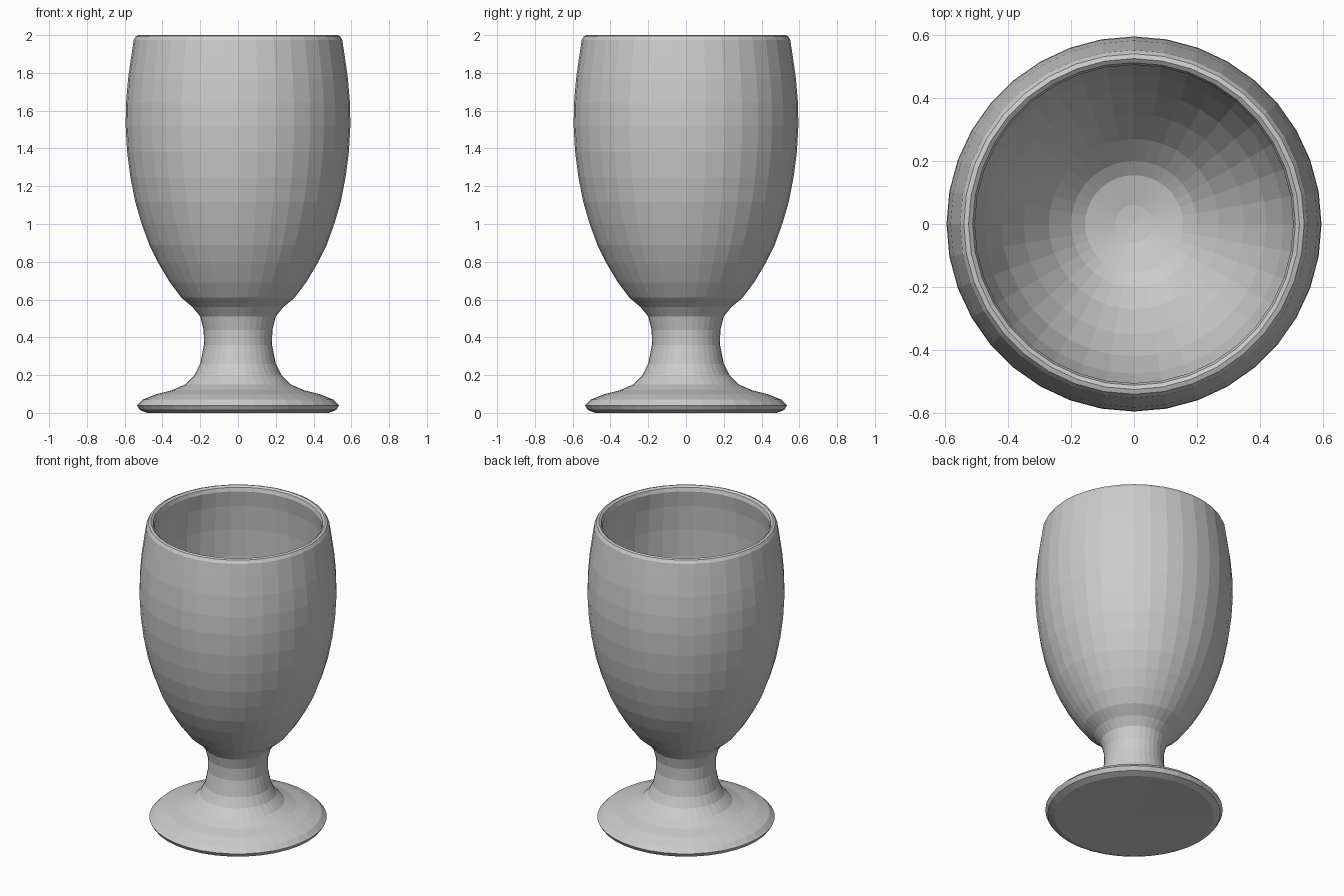
import bpy
import bmesh
import math

if "Cube" in bpy.data.objects:
    bpy.data.objects.remove(bpy.data.objects["Cube"], do_unlink=True)

SIDES = 36

# Single plain grey material
grey = bpy.data.materials.new("plain grey")
grey.use_nodes = True
colour = (0.6, 0.6, 0.6, 1)
grey.diffuse_color = colour
grey.node_tree.nodes["Principled BSDF"].inputs["Base Color"].default_value = colour

# Foot, stem and bowl outside, as (radius, height) from the base upwards
outside = [(0, 0.01), (0.48, 0), (0.52, 0.015), (0.535, 0.04), (0.505, 0.07),
           (0.43, 0.1), (0.35, 0.12), (0.28, 0.15), (0.23, 0.2), (0.2, 0.26),
           (0.18, 0.36), (0.182, 0.44), (0.2, 0.51), (0.24, 0.56), (0.3, 0.61),
           (0.36, 0.69), (0.42, 0.79), (0.47, 0.89), (0.51, 1), (0.545, 1.12),
           (0.57, 1.25), (0.587, 1.38), (0.595, 1.52), (0.593, 1.64),
           (0.582, 1.77), (0.565, 1.89), (0.552, 1.975)]

# Rounded rim and bowl inside, continuing down to the bowl floor
inside = [(0.54, 1.995), (0.525, 2), (0.512, 1.99), (0.505, 1.965),
          (0.522, 1.86), (0.535, 1.7), (0.54, 1.52), (0.53, 1.36), (0.51, 1.2),
          (0.475, 1.06), (0.42, 0.92), (0.35, 0.8), (0.27, 0.69), (0.2, 0.62),
          (0.155, 0.59), (0.06, 0.565), (0, 0.56)]


def lathe(name, profile):
    """Spin a profile about z into a closed, flat-faced solid."""
    bm = bmesh.new()
    verts = [bm.verts.new((r, 0, z)) for r, z in profile]
    edges = [bm.edges.new(pair) for pair in zip(verts, verts[1:])]
    bmesh.ops.spin(bm, geom=verts + edges, axis=(0, 0, 1), cent=(0, 0, 0),
                   angle=math.tau, steps=SIDES, use_merge=True)
    bmesh.ops.remove_doubles(bm, verts=bm.verts, dist=0.0005)
    bmesh.ops.recalc_face_normals(bm, faces=bm.faces)
    mesh = bpy.data.meshes.new(name)
    bm.to_mesh(mesh)
    bm.free()
    mesh.materials.append(grey)
    obj = bpy.data.objects.new(name, mesh)
    bpy.context.collection.objects.link(obj)
    return obj


lathe("goblet", outside + inside)
